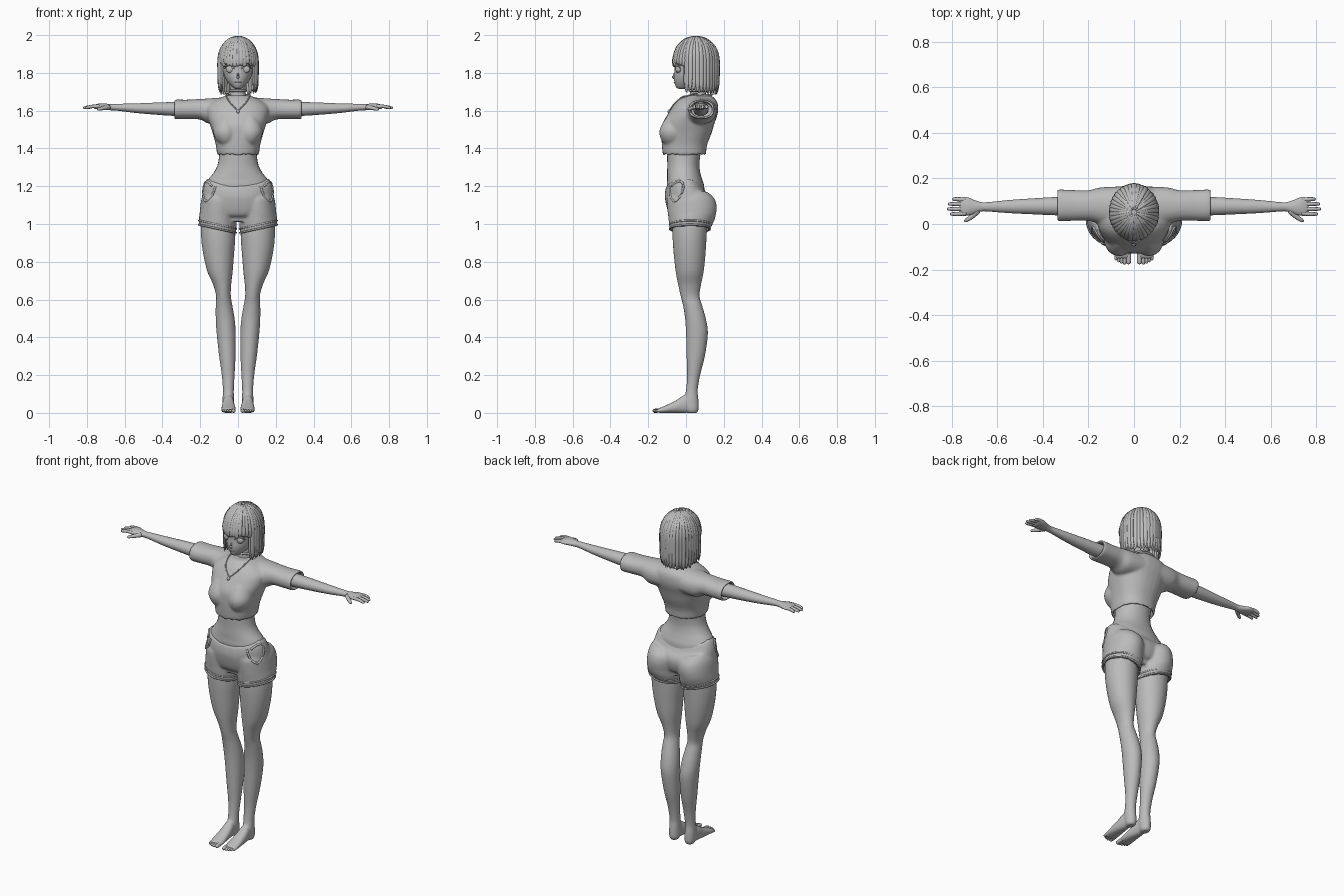
import bpy, bmesh, math, random
from mathutils import Vector
from mathutils.bvhtree import BVHTree

random.seed(4)
grey = bpy.data.materials.new("plain grey")
grey.diffuse_color = (0.5, 0.5, 0.5, 1)


def spline(pts, sub):
    """Catmull-Rom through tuples of any length."""
    out, n = [], len(pts)
    for i in range(n - 1):
        a, b, c, d = pts[max(i - 1, 0)], pts[i], pts[i + 1], pts[min(i + 2, n - 1)]
        for k in range(sub):
            t = k / sub
            out.append([0.5 * (2 * q + (r - p) * t + (2 * p - 5 * q + 4 * r - s) * t * t
                               + (3 * q - p - 3 * r + s) * t ** 3) for p, q, r, s in zip(a, b, c, d)])
    return out + [list(pts[-1])]


def skin(bm, rings, mirror=False, closed=False):
    for sx in ((1, -1) if mirror else (1,)):
        vs = [[bm.verts.new((p[0] * sx, p[1], p[2])) for p in r] for r in rings]
        n = len(vs[0])
        for i in range(len(vs) if closed else len(vs) - 1):
            a, b = vs[i], vs[(i + 1) % len(vs)]
            for j in range(n):
                bm.faces.new((a[j], a[(j + 1) % n], b[(j + 1) % n], b[j]))
        if not closed:
            bm.faces.new(vs[0])
            bm.faces.new(vs[-1])


def loft(bm, axis, stations, mirror=False, p=2.0, n=32, sub=4):
    """Stations are (position, low a, high a, low b, high b) along the axis."""
    rings = []
    for t, a0, a1, b0, b1 in spline(stations, sub):
        ring = []
        for j in range(n):
            c, s = math.cos(2 * math.pi * j / n), math.sin(2 * math.pi * j / n)
            a = (a0 + a1) / 2 + (a1 - a0) / 2 * math.copysign(abs(c) ** (2 / p), c)
            b = (b0 + b1) / 2 + (b1 - b0) / 2 * math.copysign(abs(s) ** (2 / p), s)
            ring.append({'x': (t, a, b), 'y': (a, t, b), 'z': (a, b, t)}[axis])
        rings.append(ring)
    skin(bm, rings, mirror)


def tube(bm, pts, rads, flat=1.0, centre=None, mirror=False, closed=False, k=8, sub=3):
    """Round or flattened tube along points; centre sets the flat side."""
    if closed:
        path = [(*q, rads) for q in pts]
    else:
        rads = rads if isinstance(rads, (list, tuple)) else [rads] * len(pts)
        path = spline([(*q, r) for q, r in zip(pts, rads)], sub)
    n, rings = len(path), []
    for i, q in enumerate(path):
        pos = Vector(q[:3])
        nxt, prv = (path[(i + 1) % n], path[i - 1]) if closed else (path[min(i + 1, n - 1)], path[max(i - 1, 0)])
        t = (Vector(nxt[:3]) - Vector(prv[:3])).normalized()
        up = (pos - centre) if centre else (Vector((0, 0, 1)) if abs(t.z) < 0.9 else Vector((0, 1, 0)))
        side = t.cross(up).normalized()
        up = side.cross(t)
        rings.append([pos + side * (q[3] * math.cos(2 * math.pi * j / k))
                      + up * (q[3] * flat * math.sin(2 * math.pi * j / k)) for j in range(k)])
    skin(bm, rings, mirror, closed)


def finish(bm, name, voxel=0, smooth=4):
    bmesh.ops.recalc_face_normals(bm, faces=bm.faces)
    me = bpy.data.meshes.new(name)
    bm.to_mesh(me)
    bm.free()
    me.materials.append(grey)
    me.polygons.foreach_set("use_smooth", [True] * len(me.polygons))
    ob = bpy.data.objects.new(name, me)
    bpy.context.collection.objects.link(ob)
    if voxel:
        m = ob.modifiers.new("fuse", 'REMESH')
        m.mode, m.voxel_size, m.use_smooth_shade = 'VOXEL', voxel, True
        m = ob.modifiers.new("soften", 'SMOOTH')
        m.factor, m.iterations = 0.5, smooth
    return ob


def surface(ob):
    bpy.context.view_layer.update()
    return BVHTree.FromObject(ob, bpy.context.evaluated_depsgraph_get())


def ring(z, x0, x1, y0, y1, n=36, slope_x=0, slope_y=0):
    cx, cy, rx, ry = (x0 + x1) / 2, (y0 + y1) / 2, (x1 - x0) / 2, (y1 - y0) / 2
    w = [(math.cos(2 * math.pi * i / n), math.sin(2 * math.pi * i / n)) for i in range(n)]
    return [(cx + rx * c, cy + ry * s, z + slope_x * rx * c + slope_y * ry * s) for c, s in w]


# cropped shirt with hollow sleeves
bm = bmesh.new()
loft(bm, 'z', [(1.40, -.098, .098, -.108, .093), (1.372, -.1, .1, -.112, .095), (1.368, -.11, .11, -.122, .105),
               (1.42, -.118, .118, -.128, .112), (1.48, -.134, .134, -.13, .135), (1.53, -.15, .15, -.125, .15),
               (1.58, -.165, .165, -.098, .167), (1.62, -.165, .165, -.073, .17), (1.652, -.13, .13, -.05, .162),
               (1.68, -.063, .063, -.018, .135)], p=2.3)
loft(bm, 'z', [(1.41, .04, .08, -.1, -.02), (1.44, .01, .113, -.128, 0), (1.48, .0, .13, -.141, 0),
               (1.52, .005, .125, -.132, 0), (1.57, .03, .1, -.1, 0)], mirror=True)
loft(bm, 'x', [(.06, -.02, .165, 1.53, 1.672), (.15, .0, .16, 1.53, 1.665), (.2, .014, .148, 1.553, 1.662),
               (.27, .014, .149, 1.555, 1.658), (.332, .013, .151, 1.555, 1.658), (.333, .024, .14, 1.566, 1.647),
               (.28, .026, .138, 1.568, 1.645)], mirror=True, p=2.2)
shirt = finish(bm, "shirt", 0.007)

# shorts: pelvis and two hollow legs, with a dipping waistline
bm = bmesh.new()
loft(bm, 'z', [(1.245, -.164, .164, -.106, .092), (1.2, -.182, .182, -.111, .105), (1.15, -.19, .19, -.112, .128),
               (1.1, -.195, .195, -.105, .135), (1.05, -.17, .17, -.088, .12), (1.03, -.12, .12, -.06, .09)], p=2.2)
loft(bm, 'z', [(1.18, .04, .17, -.08, .12), (1.14, .012, .192, -.1, .15), (1.09, .005, .2, -.1, .163),
               (1.03, .008, .205, -.093, .153), (.975, .01, .207, -.085, .125), (.973, .02, .197, -.077, .117),
               (1.0, .022, .195, -.075, .118)], mirror=True)
for v in bm.verts:
    x, z = abs(v.co.x), v.co.z
    if z > 1.12:
        v.co.z -= .05 * max(0, 1 - (x / .17) ** 2) * (z - 1.12) / .125
    elif z < 1.03:
        v.co.z += (x - .12) * .22
shorts = finish(bm, "shorts", 0.007)

# rolled hems of the shorts
bm = bmesh.new()
for dz in (0, .022):
    tube(bm, ring(.975 + dz, .01, .207, -.086, .128 + dz * .3, slope_x=.22), .005, mirror=True, closed=True)
finish(bm, "shorts_hem")

# pocket outlines laid on the sides of the shorts
bm = bmesh.new()
tree = surface(shorts)
pocket = []
for y, z in [(-.06, 1.235), (-.085, 1.2), (-.083, 1.15), (-.06, 1.12), (-.03, 1.15), (-.015, 1.19),
             (-.02, 1.22), (-.05, 1.222), (-.075, 1.2)]:
    hit = tree.ray_cast(Vector((.6, y, z)), Vector((-1, 0, 0)))[0]
    if hit:
        pocket.append(tuple(hit))
if len(pocket) > 2:
    tube(bm, pocket, .006, mirror=True)
finish(bm, "pocket_rim")

# waist and navel area
bm = bmesh.new()
loft(bm, 'z', [(1.12, -.17, .17, -.09, .1), (1.2, -.172, .172, -.101, .096), (1.235, -.158, .158, -.1, .086),
               (1.27, -.13, .13, -.1, .076), (1.31, -.109, .109, -.099, .071), (1.36, -.1, .1, -.1, .075),
               (1.41, -.1, .1, -.1, .085)], p=2.1)
finish(bm, "waist")

# legs and feet
bm = bmesh.new()
loft(bm, 'z', [(1.05, .025, .19, -.07, .115), (.95, .014, .196, -.072, .11), (.85, .02, .186, -.066, .104),
               (.75, .028, .163, -.055, .094), (.68, .036, .132, -.042, .08), (.62, .038, .116, -.029, .072),
               (.57, .03, .118, -.016, .085), (.5, .018, .118, -.005, .105), (.42, .012, .113, 0, .116),
               (.3, .013, .1, .003, .1), (.2, .018, .086, .006, .075), (.12, .022, .08, .0, .062),
               (.07, .021, .082, -.01, .066), (.02, .022, .08, 0, .067), (0, .03, .072, .01, .058)], mirror=True)
loft(bm, 'y', [(.055, .03, .07, .005, .06), (0, .023, .08, 0, .095), (-.05, .017, .085, 0, .068),
               (-.1, .012, .088, 0, .043), (-.14, .012, .088, 0, .026), (-.152, .018, .082, .004, .02)],
     mirror=True, p=2.3)
finish(bm, "legs", 0.006)

# toes
bm = bmesh.new()
for x, r, y in [(.024, .011, -.176), (.041, .008, -.178), (.055, .0075, -.174), (.067, .007, -.168), (.079, .007, -.16)]:
    tube(bm, [(x, -.125, .014), (x, y + .012, .011), (x, y + .003, .01), (x, y, .009)], [r, r, r * .75, r * .2],
         mirror=True)
finish(bm, "toes")

# arms and palms
bm = bmesh.new()
loft(bm, 'x', [(.2, .04, .122, 1.57, 1.648), (.33, .038, .119, 1.572, 1.646), (.45, .043, .112, 1.58, 1.642),
               (.55, .048, .105, 1.589, 1.638), (.64, .055, .096, 1.6, 1.636), (.67, .055, .096, 1.602, 1.635),
               (.70, .045, .105, 1.603, 1.637), (.73, .037, .117, 1.606, 1.638), (.755, .037, .117, 1.609, 1.633),
               (.765, .047, .108, 1.614, 1.627)], mirror=True)
finish(bm, "arms")

# fingers and thumbs
bm = bmesh.new()
for y, tip in [(.044, .808), (.066, .82), (.088, .816), (.109, .798)]:
    tube(bm, [(.735, .077 + (y - .077) * .9, 1.623), (.775, y, 1.622), (tip - .006, y, 1.615), (tip, y, 1.613)],
         [.0095, .0092, .007, .002], mirror=True)
tube(bm, [(.685, .06, 1.618), (.71, .034, 1.614), (.737, .016, 1.608), (.746, .012, 1.606)],
     [.014, .011, .008, .002], mirror=True)
finish(bm, "fingers")

# neck with choker and shirt collar
bm = bmesh.new()
loft(bm, 'z', [(1.62, -.06, .06, .01, .12), (1.68, -.042, .042, .022, .108), (1.76, -.038, .038, .02, .1)])
finish(bm, "neck")
bm = bmesh.new()
tube(bm, ring(1.705, -.043, .043, .02, .108), .006, closed=True)
tube(bm, ring(1.676, -.064, .064, -.018, .135, slope_y=.1), .006, closed=True)
finish(bm, "collar")

# necklace resting on the shirt, with pendant
bm = bmesh.new()
tree = surface(shirt)
chain = [(.058, .06, 1.69), (.064, .02, 1.683)]
for x, z in [(.055, 1.662), (.038, 1.638), (.018, 1.617), (0, 1.602)]:
    hit = tree.ray_cast(Vector((x, -.6, z)), Vector((0, 1, 0)))[0]
    if hit:
        chain.append((hit.x, hit.y - .002, hit.z))
tube(bm, chain, .0035, mirror=True)
x, y, z = chain[-1]
tube(bm, [(0, y, 1.606), (0, y - .003, 1.596), (0, y - .006, 1.584)], [.003, .009, .002])
finish(bm, "necklace")

# head and nose
bm = bmesh.new()
loft(bm, 'z', [(1.714, -.012, .012, -.036, 0), (1.724, -.028, .028, -.052, .045), (1.75, -.054, .054, -.061, .1),
               (1.78, -.071, .071, -.064, .13), (1.82, -.081, .081, -.061, .145), (1.87, -.086, .086, -.064, .15),
               (1.92, -.08, .08, -.05, .14), (1.96, -.05, .05, 0, .1)])
tube(bm, [(0, -.058, 1.805), (0, -.063, 1.788), (0, -.068, 1.777), (0, -.06, 1.768)], [.003, .006, .007, .003])
finish(bm, "head")

# eyes, lashes and mouth
bm = bmesh.new()
loft(bm, 'y', [(-.055, .037, .047, 1.815, 1.825), (-.052, .026, .058, 1.805, 1.836),
               (-.044, .02, .064, 1.8, 1.84), (-.03, .022, .062, 1.802, 1.838)], mirror=True, n=20)
finish(bm, "eyes")
bm = bmesh.new()
tube(bm, [(.018, -.058, 1.822), (.03, -.057, 1.838), (.046, -.052, 1.842), (.062, -.041, 1.835), (.07, -.032, 1.824)],
     [.002, .004, .005, .004, .002], mirror=True)
tube(bm, [(-.018, -.057, 1.75), (0, -.062, 1.748), (.018, -.057, 1.75)], [.001, .003, .001])
finish(bm, "lashes_and_mouth")

# hair: dome under two layers of tapering strands
bm = bmesh.new()
loft(bm, 'z', [(1.862, -.098, .098, -.064, .165), (1.9, -.095, .095, -.06, .16), (1.94, -.08, .08, -.042, .145),
               (1.975, -.05, .05, -.005, .11), (1.991, -.012, .012, .035, .068)])
core = Vector((0, .052, 1.865))
for layer, count in ((0, 38), (1, 38)):
    for i in range(count):
        a = 2 * math.pi * (i + .5 * layer) / count
        off = abs(math.degrees(math.atan2(math.sin(a), math.cos(a))))
        end = 1.838 if off < 58 else (1.70 if off < 100 else 1.69)
        end += random.uniform(-.008, .012)
        k = 1 - .05 * layer + random.uniform(-.01, .01)
        pts = []
        for th in (6, 30, 58, 85):
            s, c = math.sin(math.radians(th)), math.cos(math.radians(th))
            pts.append((.104 * k * s * math.sin(a), .052 - .12 * k * s * math.cos(a), 1.865 + .13 * k * c))
        for f, g in ((.5, 1.0), (.8, .99), (1, .96)):
            pts.append((.104 * k * g * math.sin(a), .052 - .12 * k * g * math.cos(a), 1.87 + (end - 1.87) * f))
        tube(bm, pts, [.003, .008, .012, .014, .014, .011, .002], flat=.42, centre=core, k=8, sub=3)
finish(bm, "hair")
